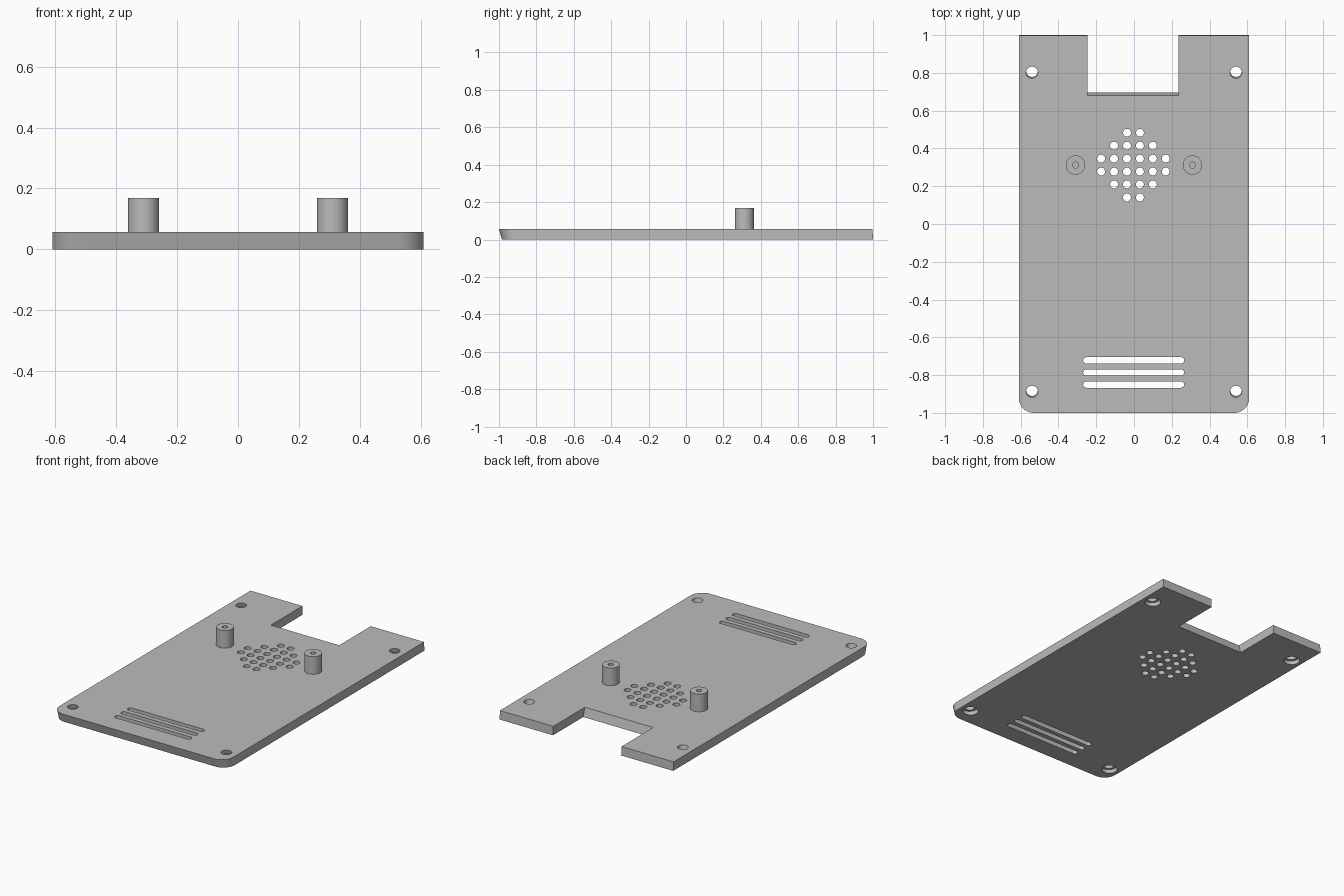
import bpy, bmesh
from math import sin, cos, pi, radians

cube = bpy.data.objects.get("Cube")
if cube:
    bpy.data.objects.remove(cube, do_unlink=True)

THICK = 0.056      # plate thickness
LEAN = 0.016       # how far the underside is shifted back
TOP = 0.168        # top of the posts

grey = bpy.data.materials.new("grey plastic")
grey.use_nodes = True
colour = (0.5, 0.5, 0.5, 1)
grey.diffuse_color = colour
grey.node_tree.nodes["Principled BSDF"].inputs["Base Color"].default_value = colour


def arc(x, y, r, start=0, end=360, steps=32):
    span = radians(end - start)
    return [(x + r * cos(radians(start) + span * i / steps),
             y + r * sin(radians(start) + span * i / steps)) for i in range(steps + 1)]


def circle(x, y, r, steps=32):
    return arc(x, y, r, steps=steps)[:-1]


def lean(z):
    return LEAN * (1 - z / THICK)


def loft(bm, rings):
    """Skin a stack of (outline, z, y shift) rings and cap both ends."""
    loops = [[bm.verts.new((x, y + dy, z)) for x, y in pts] for pts, z, dy in rings]
    for low, high in zip(loops, loops[1:]):
        for i in range(len(low)):
            j = (i + 1) % len(low)
            bm.faces.new((low[i], low[j], high[j], high[i]))
    bm.faces.new(loops[0][::-1])
    bm.faces.new(loops[-1])


def finish(bm, name):
    bmesh.ops.recalc_face_normals(bm, faces=bm.faces)
    mesh = bpy.data.meshes.new(name)
    bm.to_mesh(mesh)
    bm.free()
    obj = bpy.data.objects.new(name, mesh)
    bpy.context.collection.objects.link(obj)
    mesh.materials.append(grey)
    return obj


def select(obj):
    bpy.ops.object.select_all(action='DESELECT')
    obj.select_set(True)
    bpy.context.view_layer.objects.active = obj


def cut(obj, cutter):
    select(obj)
    mod = obj.modifiers.new("holes", 'BOOLEAN')
    mod.operation, mod.solver, mod.object = 'DIFFERENCE', 'EXACT', cutter
    bpy.ops.object.modifier_apply(modifier=mod.name)
    bpy.data.objects.remove(cutter, do_unlink=True)
    bpy.ops.object.shade_smooth_by_angle(angle=radians(30))


# Plate: rounded front corners, square back corners and a notch
W, R, BACK = 0.61, 0.08, 1.0
outline = arc(-W + R, -1 + R, R, 180, 270, 10) + arc(W - R, -1 + R, R, 270, 360, 10)
outline += [(W, BACK), (0.235, BACK), (0.235, 0.68), (-0.245, 0.68), (-0.245, BACK), (-W, BACK)]
bm = bmesh.new()
loft(bm, [(outline, 0, LEAN), (outline, THICK, 0)])
for v in bm.verts:
    if v.co.y > 0.9:       # the back end stays almost upright
        v.co.y = 1.0 if v.co.z < 0.01 else 0.997
plate = finish(bm, "back_plate")

# Cutter for all openings in the plate
bm = bmesh.new()
LOW, HIGH = -0.03, THICK + 0.03

# Leaning, counterbored screw holes
STEP = 0.028
for x in (-0.54, 0.54):
    for y in (-0.887, 0.802):
        small, wide = circle(x, y, 0.031), circle(x, y, 0.047)
        loft(bm, [(wide, LOW, lean(LOW)), (wide, STEP, lean(STEP)),
                  (small, STEP, lean(STEP)), (small, HIGH, lean(HIGH))])

# Speaker grille
PITCH = 0.0685
for row, count in enumerate((2, 4, 6, 6, 4, 2)):
    for col in range(count):
        hole = circle((col - (count - 1) / 2) * PITCH - 0.003, 0.312 + (2.5 - row) * PITCH, 0.021, 20)
        loft(bm, [(hole, LOW, 0), (hole, HIGH, 0)])

# Round-ended vent slots
for i in range(3):
    y = -0.722 - 0.064 * i
    slot = arc(-0.252, y, 0.017, 90, 270, 10) + arc(0.249, y, 0.017, -90, 90, 10)
    loft(bm, [(slot, LOW, 0), (slot, HIGH, 0)])
cut(plate, finish(bm, "opening_cutter"))

# Mounting posts with blind screw holes
for side, x in (("left", 0.31), ("right", -0.31)):
    bm = bmesh.new()
    body = circle(x, 0.312, 0.051, 40)
    loft(bm, [(body, THICK - 0.005, 0), (body, TOP, 0)])
    post = finish(bm, side + "_post")
    bm = bmesh.new()
    bore = circle(x, 0.312, 0.016, 20)
    loft(bm, [(bore, THICK + 0.002, 0), (bore, TOP + 0.05, 0)])
    cut(post, finish(bm, "bore_cutter"))
